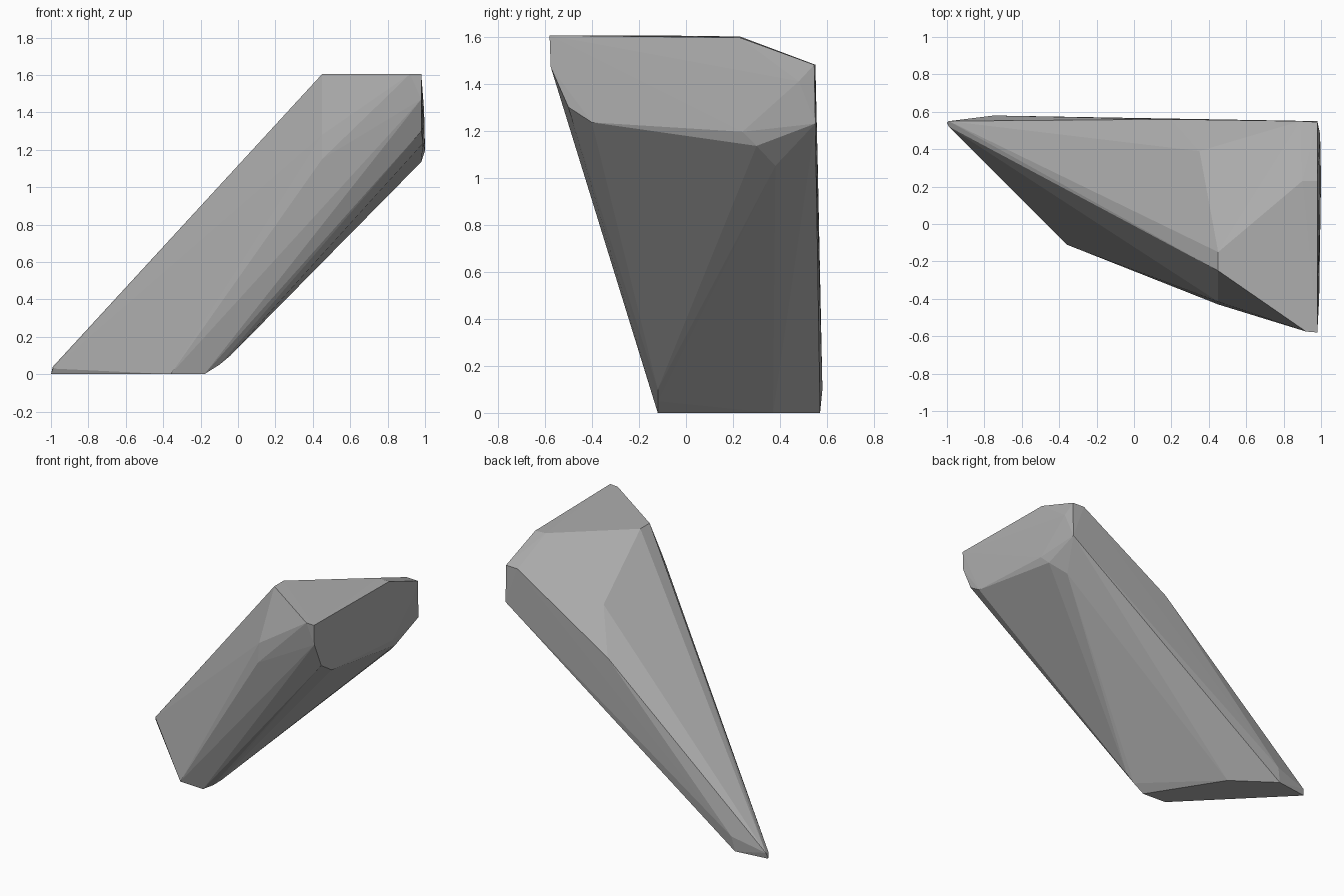
import bpy, bmesh

if "Cube" in bpy.data.objects:
    bpy.data.objects.remove(bpy.data.objects["Cube"])

# Corner points of each region of the faceted shard
foot = [(-1, .54, .0), (-.99, .55, .04), (-.99, .52, .03), (-.77, .57, 0), (-.49, .37, 0),
        (-.36, -.11, 0), (-.18, -.12, 0), (-.10, -.12, .05), (-.04, -.12, .10), (-.75, .58, .10)]
crown = [(.45, -.25, 1.605), (.45, -.15, 1.605), (.92, -.575, 1.605), (.98, -.58, 1.605),
         (.98, .23, 1.595), (.90, .23, 1.60), (.89, .55, 1.48), (.35, .39, 1.32)]
end_face = [(.98, -.575, 1.47), (.98, -.50, 1.30), (.99, -.40, 1.235), (1, .24, 1.195),
            (.98, .30, 1.135), (.89, .38, 1.05), (.98, .55, 1.23), (.98, .545, 1.48), (.995, .48, 1.41)]
sides = [(.45, -.415, 1.28), (.45, -.43, 1.15), (.20, .56, 1.06)]

# Shard body: convex solid through the corners
bm = bmesh.new()
for p in foot + crown + end_face + sides:
    bm.verts.new(p)
hull = bmesh.ops.convex_hull(bm, input=bm.verts[:])
loose = [v for v in bm.verts if not v.link_faces]
bmesh.ops.delete(bm, geom=loose, context='VERTS')
bmesh.ops.recalc_face_normals(bm, faces=bm.faces[:])

mesh = bpy.data.meshes.new("rock_shard")
bm.to_mesh(mesh)
bm.free()
shard = bpy.data.objects.new("rock_shard", mesh)
bpy.context.collection.objects.link(shard)

# Plain grey stone
stone = bpy.data.materials.new("grey_stone")
stone.diffuse_color = (.42, .42, .42, 1)
stone.use_nodes = True
stone.node_tree.nodes["Principled BSDF"].inputs["Base Color"].default_value = stone.diffuse_color
mesh.materials.append(stone)
